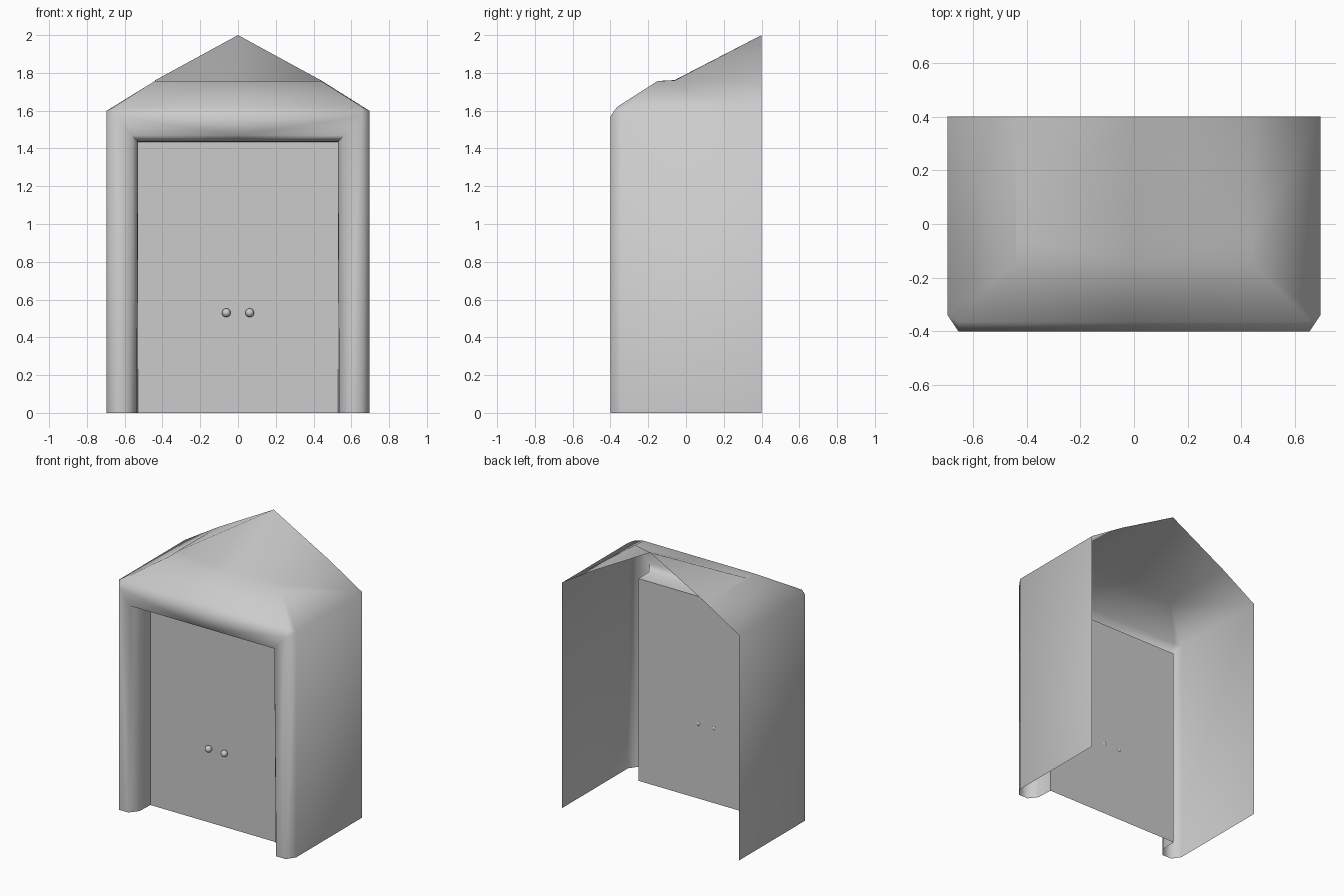
import bpy, bmesh, math

if "Cube" in bpy.data.objects:
    bpy.data.objects.remove(bpy.data.objects["Cube"])


def finish(obj, angle=65):
    bpy.ops.object.select_all(action='DESELECT')
    obj.select_set(True)
    bpy.context.view_layer.objects.active = obj
    bpy.ops.object.shade_smooth_by_angle(angle=math.radians(angle))


def half_mesh(name, points, faces, facing):
    """Build the right half from named points, mirrored across x."""
    bm = bmesh.new()
    v = {k: bm.verts.new(p) for k, p in points.items()}
    for f in faces:
        bm.faces.new([v[k] for k in f.split()])
    bmesh.ops.recalc_face_normals(bm, faces=bm.faces)
    bm.faces.ensure_lookup_table()
    bm.normal_update()
    n = bm.faces[0].normal
    if sum(a * b for a, b in zip(n, facing)) < 0:
        bmesh.ops.reverse_faces(bm, faces=bm.faces)
    me = bpy.data.meshes.new(name)
    bm.to_mesh(me)
    bm.free()
    obj = bpy.data.objects.new(name, me)
    bpy.context.collection.objects.link(obj)
    finish(obj)
    m = obj.modifiers.new("mirror", 'MIRROR')
    m.use_clip = True
    return obj


DOOR_Y = -.225

# Open-backed shell: side walls, rounded front frame, door recess, hipped roof
shell = {
    "apex": (0, .4, 2), "eave_b": (.695, .4, 1.6), "eave_f": (.695, -.34, 1.6),
    "foot_b": (.695, .4, 0), "foot_f": (.695, -.34, 0),
    "post": (.655, -.4, 0), "post_t": (.655, -.4, 1.57), "bev": (.655, -.365, 1.62),
    "hip": (.44, -.15, 1.757), "ledge": (.44, -.06, 1.76), "knee": (.44, .4, 1.757),
    "post_m": (0, -.4, 1.57), "bev_m": (0, -.365, 1.62),
    "hip_m": (0, -.15, 1.757), "ledge_m": (0, -.06, 1.762),
    "open": (.58, -.4, 0), "open_t": (.565, -.4, 1.47), "open_m": (0, -.4, 1.47),
    "cut": (.535, -.34, 0), "cut_t": (.531, -.34, 1.438), "cut_m": (0, -.34, 1.438),
    "in": (.53, DOOR_Y, 0), "in_t": (.53, DOOR_Y, 1.435), "in_m": (0, DOOR_Y, 1.435),
}
half_mesh("cabinet_shell", shell, [
    "foot_f foot_b eave_b eave_f",          # side wall
    "post foot_f eave_f post_t",            # front corner
    "post_t eave_f bev",
    "open post post_t open_t",              # post and lintel
    "open_m open_t post_t post_m",
    "cut open open_t cut_t",                # bevelled recess
    "cut_m cut_t open_t open_m",
    "in cut cut_t in_t",
    "in_m in_t cut_t cut_m",
    "post_m post_t bev bev_m",              # front roof slope
    "bev_m bev hip hip_m",
    "bev eave_f hip",
    "hip_m hip ledge ledge_m",              # ledge
    "ledge_m ledge apex",                   # upper hip
    "eave_f eave_b knee ledge hip",         # side roof, lower and upper
    "ledge knee apex",
], (1, 0, 0))

# Flat door panel closing the recess
half_mesh("door_panel", {
    "a": (0, DOOR_Y, 0), "b": (.53, DOOR_Y, 0),
    "c": (.53, DOOR_Y, 1.435), "d": (0, DOOR_Y, 1.435),
}, ["a b c d"], (0, -1, 0))

# Pair of round knobs
for side, x in (("left", -.062), ("right", .062)):
    bpy.ops.mesh.primitive_uv_sphere_add(segments=16, ring_count=10, radius=.023,
                                         location=(x, DOOR_Y - .018, .53))
    knob = bpy.context.object
    knob.name = side + "_knob"
    finish(knob)
